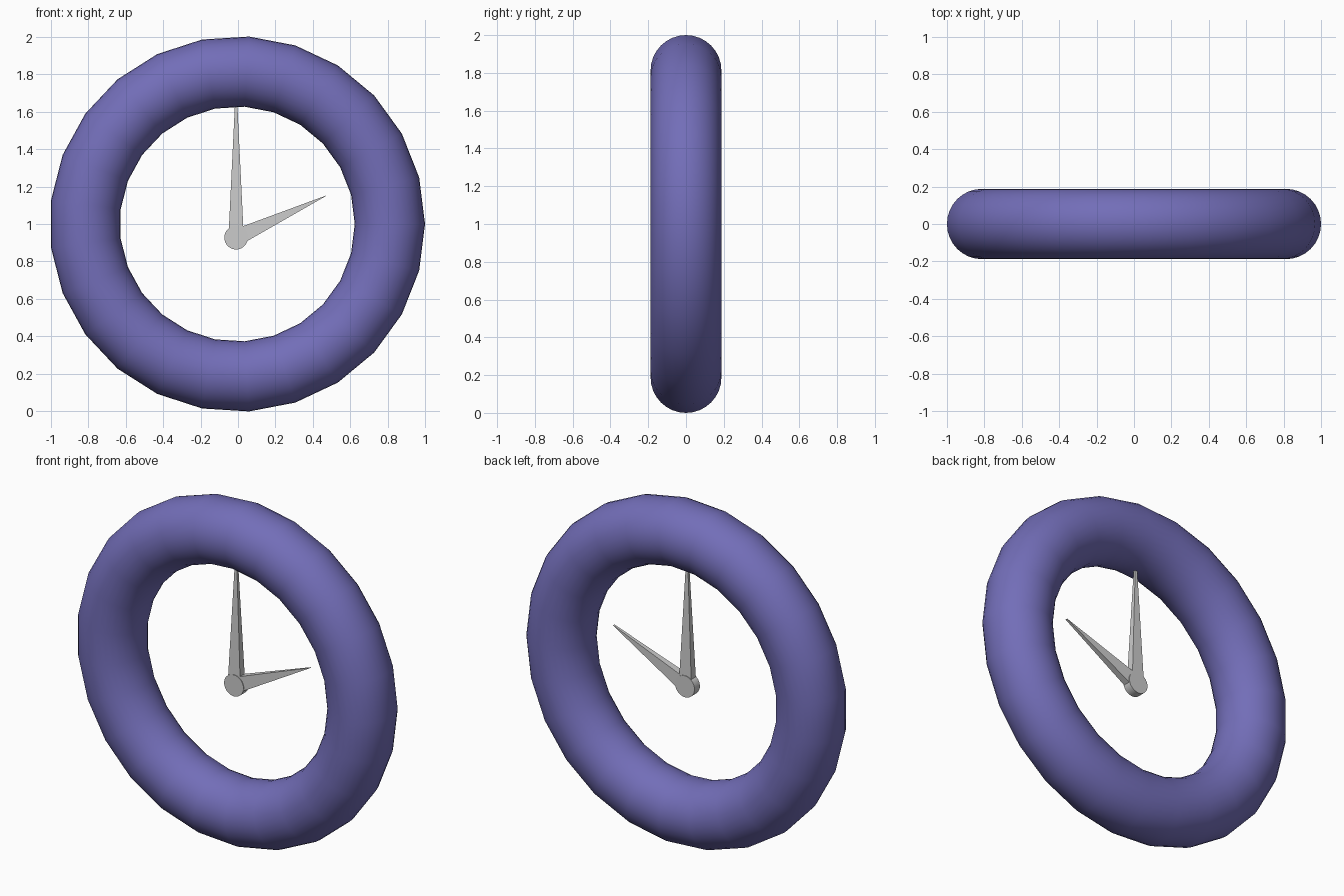
import bpy, bmesh, math
from mathutils import Vector

if "Cube" in bpy.data.objects:
    bpy.data.objects.remove(bpy.data.objects["Cube"])

CX, CZ = -0.01, 0.927  # hub centre


def mesh_object(name, bm):
    bmesh.ops.recalc_face_normals(bm, faces=bm.faces)
    me = bpy.data.meshes.new(name)
    bm.to_mesh(me)
    bm.free()
    ob = bpy.data.objects.new(name, me)
    bpy.context.collection.objects.link(ob)
    return ob


def hand(name, angle, length, base_w, tip_w, base_d, tip_d):
    """Tapered four-sided bar pointing from the hub at an angle from +x."""
    along = Vector((math.cos(angle), 0, math.sin(angle)))
    across = Vector((-along.z, 0, along.x))
    bm = bmesh.new()
    rings = []
    for dist, w, d in ((0, base_w, base_d), (length, tip_w, tip_d)):
        c = Vector((CX, 0, CZ)) + along * dist
        rings.append([bm.verts.new(c + across * (sx * w / 2) + Vector((0, sy * d / 2, 0)))
                      for sx, sy in ((-1, -1), (1, -1), (1, 1), (-1, 1))])
    a, b = rings
    bm.faces.new(a)
    bm.faces.new(b)
    for i in range(4):
        j = (i + 1) % 4
        bm.faces.new((a[i], a[j], b[j], b[i]))
    return mesh_object(name, bm)


# Round outer ring, 25 segments around
bpy.ops.mesh.primitive_torus_add(major_segments=25, minor_segments=32,
                                 major_radius=0.8145, minor_radius=0.1875,
                                 location=(-0.004, 0, 1), rotation=(math.pi / 2, 0, 0))
ring = bpy.context.object
ring.name = "ring"
bpy.ops.object.shade_smooth()
mat = bpy.data.materials.new("purple")
mat.diffuse_color = (0.17, 0.155, 0.48, 1)
mat.use_nodes = True
mat.node_tree.nodes["Principled BSDF"].inputs["Base Color"].default_value = mat.diffuse_color
ring.data.materials.append(mat)

# Central hub
bpy.ops.mesh.primitive_cylinder_add(vertices=32, radius=0.063, depth=0.05,
                                    location=(CX, 0, CZ), rotation=(math.pi / 2, 0, 0))
bpy.context.object.name = "hub"
bpy.ops.object.shade_smooth_by_angle(angle=math.radians(35))

# Long hand reaching into the ring, and short pointed hand
hand("long_hand", math.radians(90), 0.72, 0.082, 0.012, 0.046, 0.012)
hand("short_hand", math.radians(25), 0.53, 0.09, 0.002, 0.046, 0.012)
